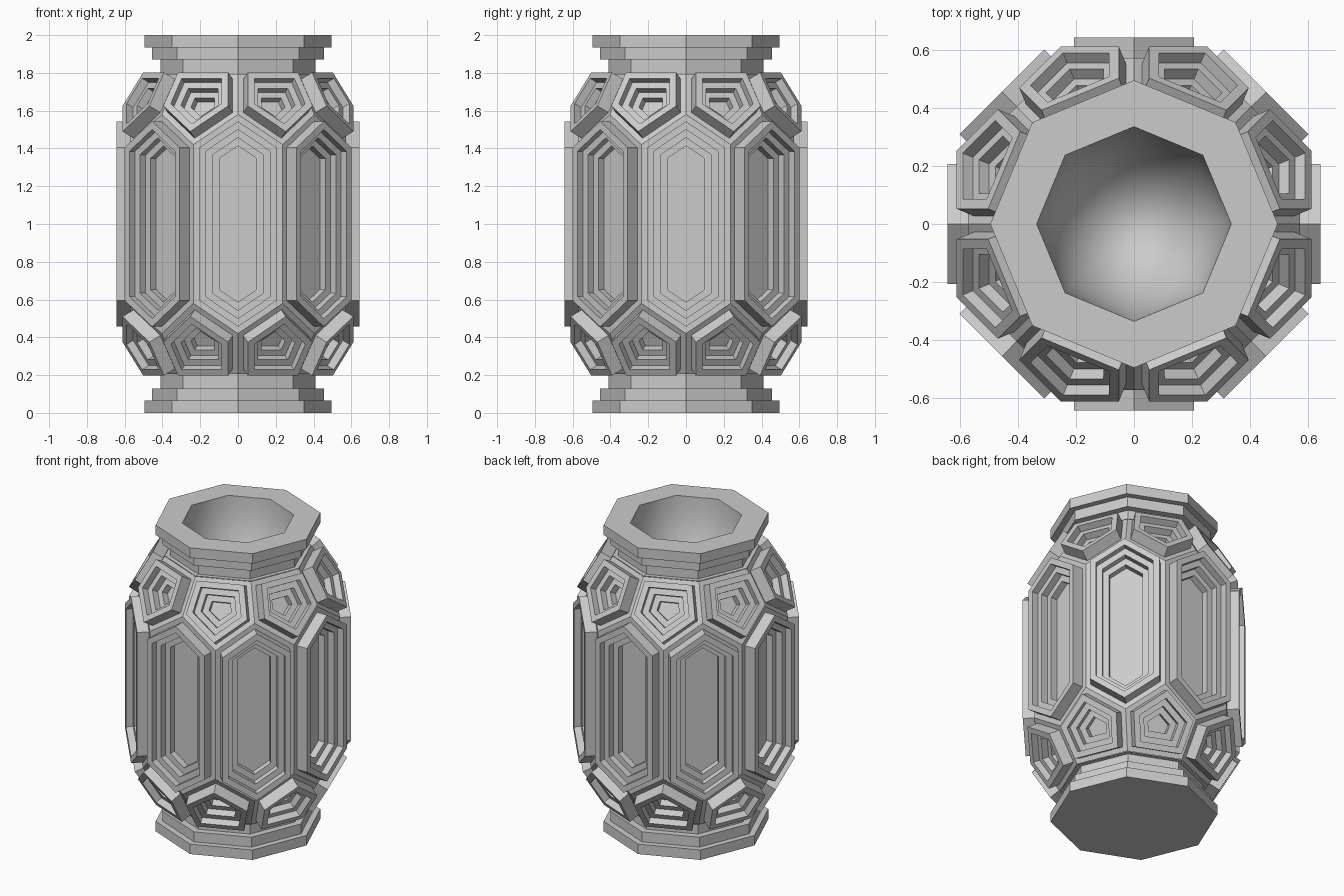
import bpy, bmesh
from math import cos, sin, pi
from mathutils import Vector

if "Cube" in bpy.data.objects:
    bpy.data.objects.remove(bpy.data.objects["Cube"])

N = 8


def polar(r, k, z):
    a = -pi / 2 + k * 2 * pi / N
    return Vector((r * cos(a), r * sin(a), z))


def finish(bm, name):
    mesh = bpy.data.meshes.new(name)
    bm.to_mesh(mesh)
    bm.free()
    obj = bpy.data.objects.new(name, mesh)
    bpy.context.collection.objects.link(obj)
    return obj


def lathe(name, profile, smooth_from=None):
    """Eight-sided turned part from (radius, z) points."""
    bm = bmesh.new()
    rings = []
    for r, z in profile:
        if r == 0:
            rings.append([bm.verts.new((0, 0, z))] * N)
        else:
            rings.append([bm.verts.new(polar(r, k, z)) for k in range(N)])
    for i in range(len(rings) - 1):
        a, b = rings[i], rings[i + 1]
        for k in range(N):
            n = (k + 1) % N
            vs = list(dict.fromkeys((a[k], a[n], b[n], b[k])))
            f = bm.faces.new(vs)
            f.smooth = smooth_from is not None and i >= smooth_from
    return finish(bm, name)


def push(bm, faces, dist):
    """Straight extrusion of each face along its own normal."""
    out = bmesh.ops.extrude_discrete_faces(bm, faces=faces)["faces"]
    for f in out:
        f.normal_update()
        bmesh.ops.translate(bm, verts=f.verts[:], vec=f.normal * dist)
    return out


# Panelled body: 8 long hexagons and two rows of 8 pentagons
R_SIDE, R_MID, R_NECK = 0.618, 0.571, 0.44
Z_SIDE, Z_MID, Z_NECK = 0.42, 0.58, 0.793
bm = bmesh.new()
ring = {}
for s in (1, -1):
    for k in range(N):
        ring["neck", s, k] = bm.verts.new(polar(R_NECK, k, 1 + s * Z_NECK))
        ring["mid", s, k] = bm.verts.new(polar(R_MID, k, 1 + s * Z_MID))
        ring["side", s, k] = bm.verts.new(polar(R_SIDE, k + 0.5, 1 + s * Z_SIDE))
panels = []
for k in range(N):
    n, p = (k + 1) % N, (k - 1) % N
    panels.append(bm.faces.new([ring[q] for q in (
        ("mid", -1, k), ("side", -1, k), ("side", 1, k),
        ("mid", 1, k), ("side", 1, p), ("side", -1, p))]))
    for s in (1, -1):
        loop = [ring[q] for q in (("side", s, k), ("mid", s, n), ("neck", s, n),
                                  ("neck", s, k), ("mid", s, k))]
        panels.append(bm.faces.new(loop[::s]))
bm.normal_update()

# Raised frame, then three stepped recesses on every panel
bmesh.ops.inset_individual(bm, faces=panels, thickness=0.03, use_even_offset=True)
panels = push(bm, panels, 0.072)
for _ in range(3):
    bmesh.ops.inset_individual(bm, faces=panels, thickness=0.036, use_even_offset=True)
    panels = push(bm, panels, -0.043)
finish(bm, "panelled_body")

# Stepped foot with closed underside
steps = [(0.495, 0), (0.495, 0.065), (0.455, 0.065), (0.455, 0.13),
         (0.41, 0.13), (0.41, 0.205), (0.44, 0.205)]
lathe("foot", [(0, 0)] + steps)

# Stepped neck with rim and deep smooth bowl
DEPTH = 0.55
neck = [(r, 2 - z) for r, z in reversed(steps)] + [(0.335, 2)]
bowl = [(0.335 * cos(i * pi / 24), 2 - DEPTH * sin(i * pi / 24)) for i in range(1, 12)]
lathe("neck_and_bowl", neck + bowl + [(0, 2 - DEPTH)], smooth_from=len(neck) - 1)
